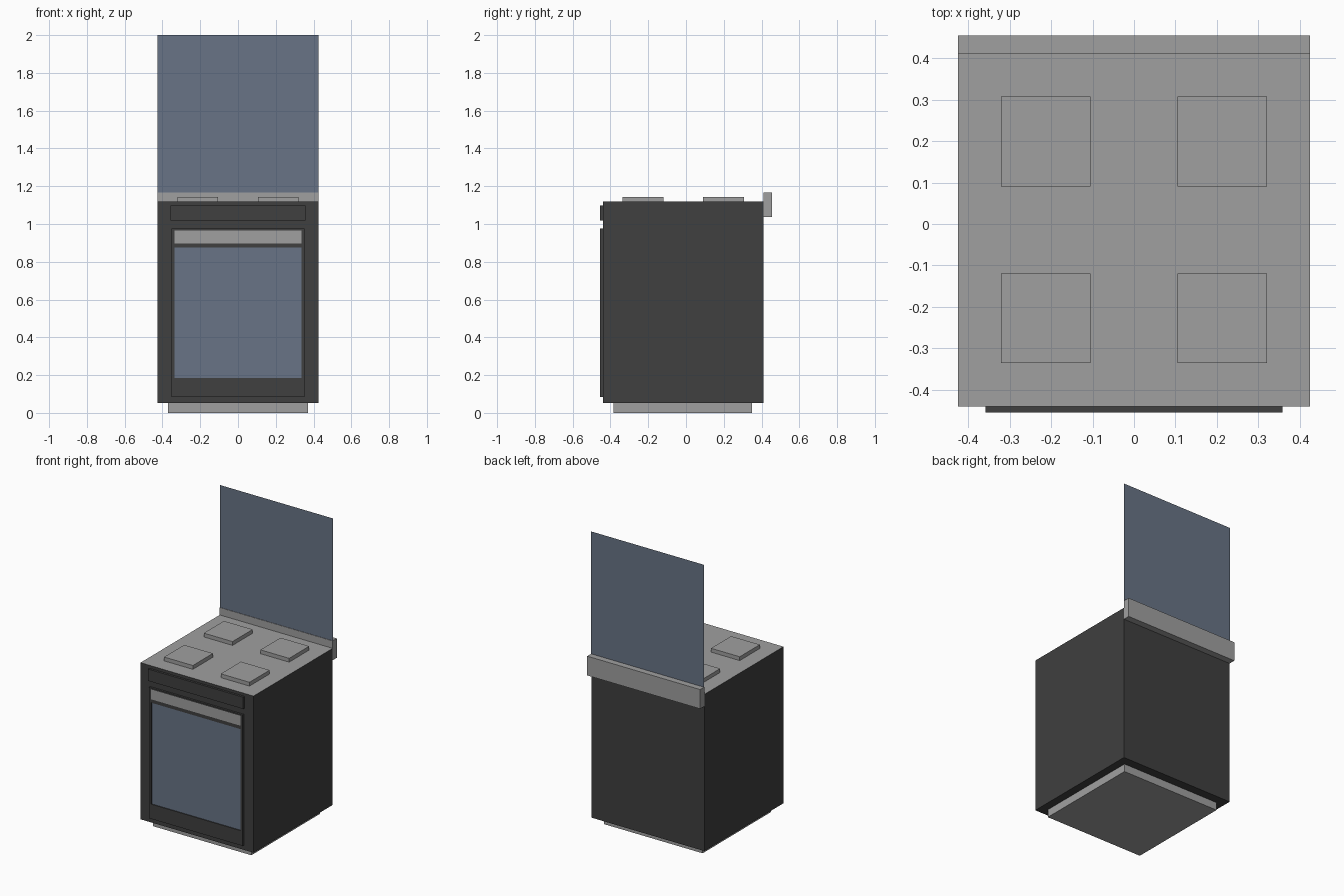
import bpy
import bmesh

cube = bpy.data.objects.get("Cube")
if cube:
    bpy.data.objects.remove(cube, do_unlink=True)


def make_material(name, rgb):
    mat = bpy.data.materials.new(name)
    mat.use_nodes = True
    mat.diffuse_color = (*rgb, 1)
    mat.node_tree.nodes["Principled BSDF"].inputs["Base Color"].default_value = (*rgb, 1)
    return mat


charcoal = make_material("charcoal enamel", (0.05, 0.05, 0.05))
steel = make_material("brushed steel", (0.35, 0.35, 0.35))
glass = make_material("blue grey glass", (0.14, 0.175, 0.24))


def finish(name, bm, *mats):
    mesh = bpy.data.meshes.new(name)
    bm.normal_update()
    bm.to_mesh(mesh)
    bm.free()
    for mat in mats:
        mesh.materials.append(mat)
    obj = bpy.data.objects.new(name, mesh)
    bpy.context.collection.objects.link(obj)
    return obj


def box_mesh(x, y, z):
    """Box spanning the given (low, high) ranges."""
    bm = bmesh.new()
    bmesh.ops.create_cube(bm, size=1)
    for v in bm.verts:
        v.co = [r[0] if c < 0 else r[1] for c, r in zip(v.co, (x, y, z))]
    bm.normal_update()
    return bm


def inset_panel(bm, face, half_width, z, depth, slot):
    """Inset a front face to a rectangle and push it back by depth."""
    middle = face.calc_center_median().z
    bmesh.ops.inset_individual(bm, faces=[face], thickness=0.01)
    for v in face.verts:
        v.co.x = half_width if v.co.x > 0 else -half_width
        v.co.z = z[1] if v.co.z > middle else z[0]
    if depth:
        recess = bmesh.ops.extrude_discrete_faces(bm, faces=[face])["faces"][0]
        bmesh.ops.translate(bm, verts=recess.verts, vec=(0, depth, 0))
        face = recess
    face.material_index = slot


# Plinth and body with a steel cooktop surface
finish("plinth", box_mesh((-0.37, 0.37), (-0.385, 0.35), (0, 0.053)), steel)
body = box_mesh((-0.425, 0.425), (-0.44, 0.41), (0.053, 1.118))
for f in body.faces:
    f.material_index = int(f.normal.z > 0.5)
finish("body", body, charcoal, steel)

# Oven door with a steel handle strip and a recessed window
door = box_mesh((-0.353, 0.353), (-0.454, -0.44), (0.085, 0.975))
bmesh.ops.bisect_plane(door, geom=door.verts[:] + door.edges[:] + door.faces[:],
                       plane_co=(0, 0, 0.886), plane_no=(0, 0, 1))
door.normal_update()
front = sorted((f for f in door.faces if f.normal.y < -0.5),
               key=lambda f: f.calc_center_median().z)
inset_panel(door, front[0], 0.335, (0.185, 0.875), 0.006, 2)
inset_panel(door, front[1], 0.335, (0.898, 0.965), 0, 1)
finish("oven_door", door, charcoal, steel, glass)

# Control panel
finish("control_panel", box_mesh((-0.358, 0.358), (-0.455, -0.44), (1.018, 1.098)), charcoal)

# Four square hotplates
for side, cx in (("left", 0.213), ("right", -0.213)):
    for end, cy in (("front", -0.227), ("back", 0.199)):
        finish(f"hotplate_{end}_{side}",
               box_mesh((cx - 0.108, cx + 0.108), (cy - 0.108, cy + 0.108),
                        (1.118, 1.144)), steel)

# Hinge rail and the raised glass lid
finish("hinge_rail", box_mesh((-0.425, 0.425), (0.41, 0.455), (1.037, 1.168)), steel)
lid = bmesh.new()
corners = [lid.verts.new((x, 0.413, z)) for x, z in
           ((-0.425, 1.168), (0.425, 1.168), (0.425, 2), (-0.425, 2))]
lid.faces.new(corners)
finish("glass_lid", lid, glass)
